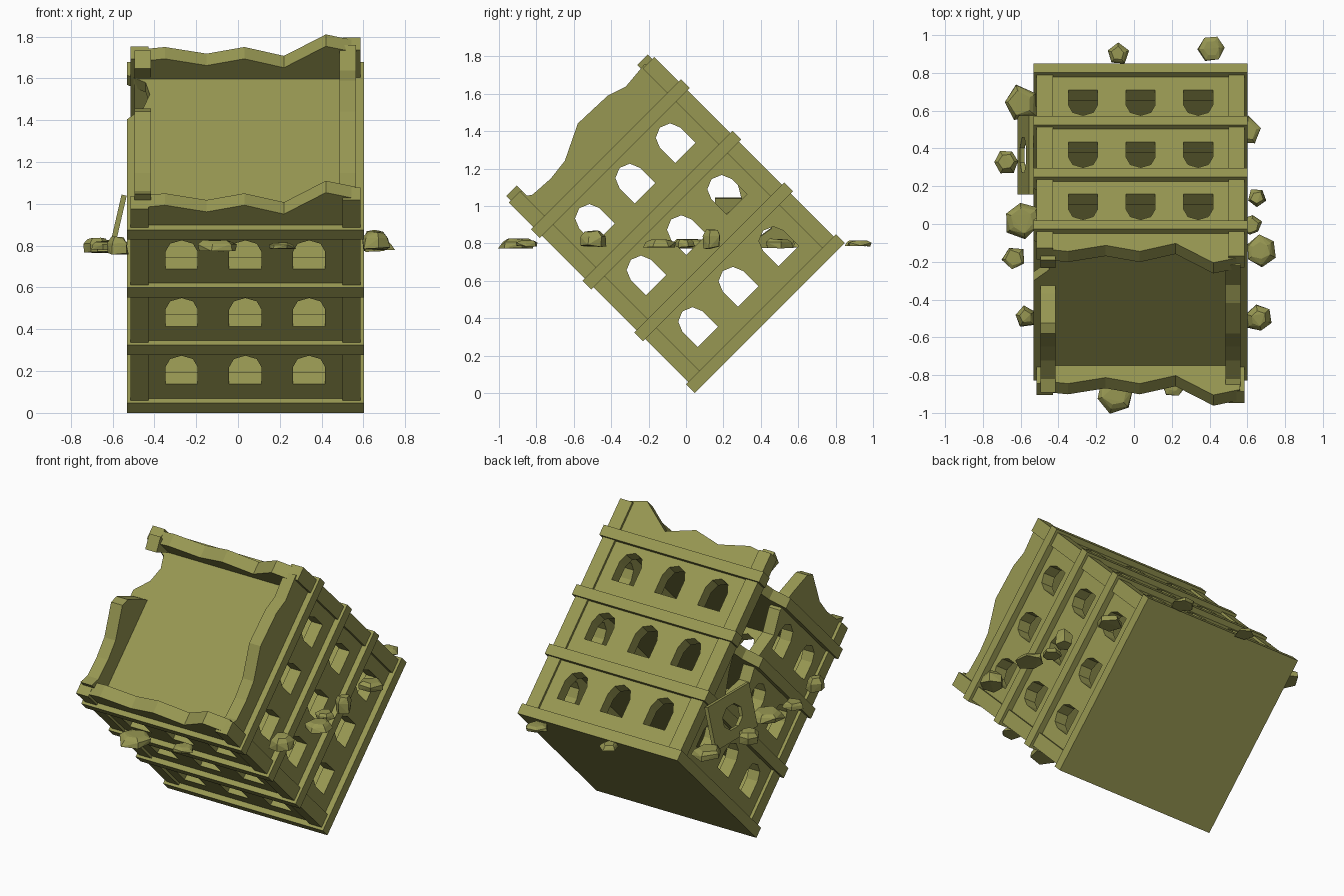
import bpy, bmesh, math, random
from mathutils import Matrix, Vector

if "Cube" in bpy.data.objects:
    bpy.data.objects.remove(bpy.data.objects["Cube"])

random.seed(4)
TILT = Matrix.Rotation(math.radians(45), 4, 'X')      # the whole block lies tipped back
CX, CV = 0.035, 0.60                                  # block centre in plan
FRONT = Matrix.Rotation(math.radians(90), 4, 'X')     # profile (x, height)
SIDE = Matrix(((0, 0, 1, 0), (1, 0, 0, 0), (0, 1, 0, 0), (0, 0, 0, 1)))  # profile (depth, height)

mat = bpy.data.materials.new("olive_stone")
mat.diffuse_color = (0.31, 0.31, 0.085, 1)
mat.use_nodes = True
mat.node_tree.nodes["Principled BSDF"].inputs["Base Color"].default_value = mat.diffuse_color


def add_mesh(name, mesh, matrix):
    ob = bpy.data.objects.new(name, mesh)
    bpy.context.collection.objects.link(ob)
    ob.matrix_world = matrix
    mesh.materials.clear()
    mesh.materials.append(mat)
    return ob


def plate(name, loops, thick, matrix):
    """Flat plate from an outline followed by hole loops."""
    cu = bpy.data.curves.new(name, 'CURVE')
    cu.dimensions, cu.fill_mode, cu.extrude = '2D', 'BOTH', thick / 2
    for loop in loops:
        sp = cu.splines.new('POLY')
        sp.points.add(len(loop) - 1)
        for p, (a, b) in zip(sp.points, loop):
            p.co = (a, b, 0, 1)
        sp.use_cyclic_u = True
    tmp = bpy.data.objects.new(name + "_tmp", cu)
    bpy.context.collection.objects.link(tmp)
    dg = bpy.context.evaluated_depsgraph_get()
    mesh = bpy.data.meshes.new_from_object(tmp.evaluated_get(dg))
    bpy.data.objects.remove(tmp)
    bm = bmesh.new()
    bm.from_mesh(mesh)
    bmesh.ops.remove_doubles(bm, verts=bm.verts, dist=1e-5)
    bmesh.ops.recalc_face_normals(bm, faces=bm.faces)
    for f in bm.faces:
        f.smooth = False
    bm.to_mesh(mesh)
    bm.free()
    return add_mesh(name, mesh, matrix)


def rect(x0, x1, y0, y1):
    return [(x0, y0), (x1, y0), (x1, y1), (x0, y1)]


def window(c, floor, r=0.077):
    z = floor * 0.39 + 0.13
    arch = [(c + r * math.cos(i * math.pi / 4), z + 0.115 + r * math.sin(i * math.pi / 4)) for i in range(5)]
    return [(c - r, z), (c + r, z)] + arch


def windows(centre, skip=()):
    return [window(centre + (k - 1) * 0.305, f) for f in range(3) for k in range(3) if (f, k) not in skip]


# Front and back walls with a broken parapet
jag = [(0.56, 1.385), (0.42, 1.425), (0.22, 1.28), (0.03, 1.34), (-0.15, 1.295), (-0.35, 1.34), (-0.49, 1.32)]
for name, v in (("front_wall", 0.105), ("back_wall", 1.095)):
    outline = [(-0.49, 0), (0.56, 0)] + jag
    plate(name, [outline] + windows(CX), 0.08, TILT @ Matrix.Translation((0, v, 0)) @ FRONT)

# Side walls; the left one has a collapsed bay near the back
top = [(1.09, 1.40), (0.93, 1.386), (0.83, 1.42), (0.61, 1.428), (0.42, 1.336), (0.30, 1.322), (0.17, 1.33), (0.11, 1.37)]
plate("right_wall", [[(0.11, 0), (1.09, 0)] + top] + windows(CV), 0.08,
      TILT @ Matrix.Translation((CX + 0.49, 0, 0)) @ SIDE)
breach = [(1.09, 1.36), (1.0, 1.33), (1.06, 1.2), (1.03, 1.0), (1.07, 0.82), (1.0, 0.62), (0.93, 0.5),
          (0.82, 0.53), (0.74, 0.66), (0.78, 0.8), (0.72, 0.98), (0.77, 1.12), (0.73, 1.25), (0.66, 1.40)]
plate("left_wall", [[(0.11, 0), (1.09, 0)] + breach + top[3:]] + windows(CV, {(1, 2), (2, 2)}), 0.08,
      TILT @ Matrix.Translation((CX - 0.49, 0, 0)) @ SIDE)

# Base and floor slabs that project as ledges
E = 0.567
x0, x1, v0, v1 = CX - E, CX + E, CV - E, CV + E
whole = rect(x0, x1, v0, v1)
bitten = whole[:3] + [(x0, v1), (x0, 1.08), (x0 + 0.09, 1.03), (x0 + 0.11, 0.95), (x0 + 0.08, 0.86), (x0, 0.78)]
for name, plan, w in (("base_slab", whole, 0), ("first_ledge", whole, 0.392),
                      ("second_ledge", bitten, 0.782), ("roof_ledge", bitten, 1.172)):
    plate(name, [plan], 0.066, TILT @ Matrix.Translation((0, 0, w)))

# Corner pilasters
for sx in (-1, 1):
    for sv in (-1, 1):
        h = 1.33 if sx < 0 else 1.39
        cx, cv = CX + sx * 0.507, CV + sv * 0.507
        plate("corner_pilaster", [rect(cx - 0.043, cx + 0.043, cv - 0.043, cv + 0.043)], h,
              TILT @ Matrix.Translation((0, 0, h / 2)))

# Fallen wall panel leaning on the left side
hole = [(0.10 * math.cos(a), 0.075 * math.sin(a)) for a in (math.pi / 8 + i * math.pi / 4 for i in range(8))]
plate("fallen_panel", [rect(-0.21, 0.21, -0.135, 0.135), hole], 0.025,
      Matrix.Translation((-0.575, 0.365, 0.91)) @ Matrix.Rotation(math.radians(13), 4, 'Y') @ SIDE)


def rubble(x, y, r, h, z=0.80):
    """Angular tapered chunk."""
    bm = bmesh.new()
    n, a0 = random.choice((5, 6)), random.random() * 6
    for s, k in ((-0.5, 1.0), (0.15, 0.95), (0.5, 0.65)):
        for i in range(n):
            a = a0 + i * math.tau / n
            q = r * k * random.uniform(0.85, 1.15)
            bm.verts.new(Vector((q * math.cos(a), q * math.sin(a), h * s * random.uniform(0.8, 1.1))))
    res = bmesh.ops.convex_hull(bm, input=bm.verts)
    bmesh.ops.delete(bm, geom=[v for v in bm.verts if not v.link_faces], context='VERTS')
    bmesh.ops.recalc_face_normals(bm, faces=bm.faces)
    me = bpy.data.meshes.new("rubble")
    bm.to_mesh(me)
    bm.free()
    add_mesh("rubble", me, Matrix.Translation((x, y, z)))


# Ring of rubble around the block
for c in ((-0.60, 0.64, 0.095, 0.05), (-0.675, 0.33, 0.065, 0.07), (-0.59, 0.02, 0.095, 0.05),
          (-0.635, -0.18, 0.065, 0.04), (-0.575, -0.49, 0.055, 0.08), (-0.10, -0.90, 0.10, 0.05),
          (0.21, -0.85, 0.06, 0.03), (-0.085, 0.90, 0.055, 0.03), (0.41, 0.93, 0.065, 0.03),
          (0.60, 0.49, 0.075, 0.05), (0.65, 0.14, 0.05, 0.10, 0.825), (0.62, -0.01, 0.055, 0.04),
          (0.67, -0.14, 0.08, 0.04), (0.66, -0.50, 0.07, 0.08, 0.825)):
    rubble(*c)
